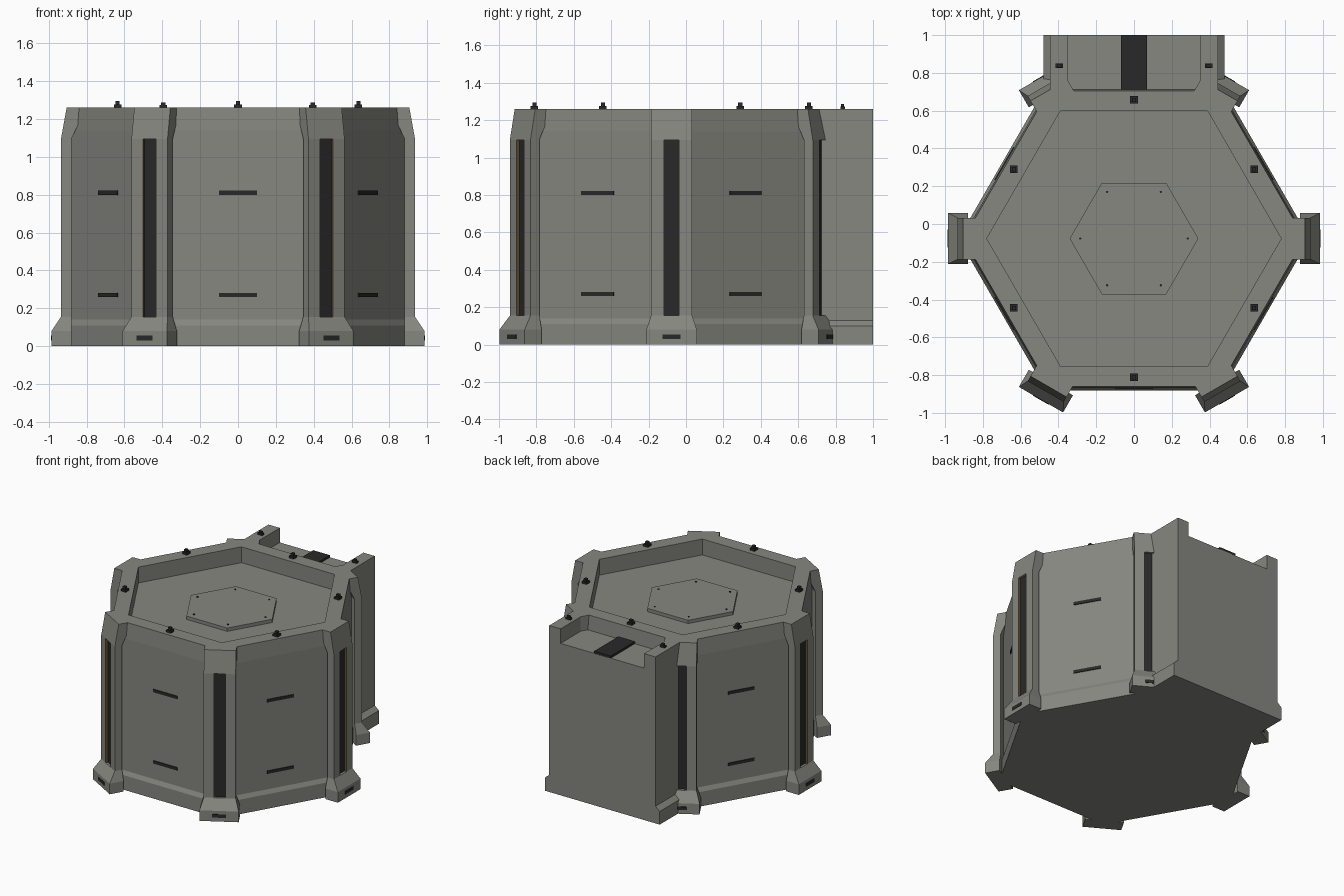
import bpy, bmesh, math
from mathutils import Matrix, Vector

if "Cube" in bpy.data.objects:
    bpy.data.objects.remove(bpy.data.objects["Cube"])

CY = -0.077           # centre of the hexagonal hull along y
C30 = math.cos(math.pi / 6)


def material(name, rgb):
    m = bpy.data.materials.new(name)
    m.diffuse_color = (*rgb, 1)
    m.use_nodes = True
    m.node_tree.nodes["Principled BSDF"].inputs["Base Color"].default_value = m.diffuse_color
    return m


GREY = material("warm grey metal", (0.240, 0.243, 0.215))
DARK = material("charcoal", (0.022, 0.022, 0.022))
BROWN = material("brown trim", (0.13, 0.075, 0.035))


def build(name, faces, mats, matrix=Matrix(), slots=None):
    """Mesh object from a list of faces given as corner points."""
    bm = bmesh.new()
    for i, pts in enumerate(faces):
        f = bm.faces.new([bm.verts.new(matrix @ Vector(p)) for p in pts])
        f.material_index = slots[i] if slots else 0
    bmesh.ops.remove_doubles(bm, verts=bm.verts, dist=1e-5)
    bmesh.ops.recalc_face_normals(bm, faces=bm.faces)
    me = bpy.data.meshes.new(name)
    bm.to_mesh(me)
    bm.free()
    for m in mats:
        me.materials.append(m)
    ob = bpy.data.objects.new(name, me)
    bpy.context.collection.objects.link(ob)
    return ob


def loft(rings):
    """Quads between successive rings, with both ends capped."""
    n = len(rings[0])
    faces = [rings[0][::-1], rings[-1]]
    for a, b in zip(rings, rings[1:]):
        faces += [[a[i], a[(i + 1) % n], b[(i + 1) % n], b[i]] for i in range(n)]
    return faces


def hexagon(apothem, z, sides=6):
    r = apothem / C30
    return [(r * math.cos(i * math.tau / sides), r * math.sin(i * math.tau / sides), z)
            for i in range(sides)]


def rect(x0, x1, y0, y1, z):
    return [(x0, y0, z), (x1, y0, z), (x1, y1, z), (x0, y1, z)]


def box(x0, x1, y0, y1, z0, z1):
    return loft([rect(x0, x1, y0, y1, z0), rect(x0, x1, y0, y1, z1)])


def spin(deg):
    return Matrix.Translation((0, CY, 0)) @ Matrix.Rotation(math.radians(deg), 4, 'Z')


# Hexagonal hull with flared skirt and sunken roof
HULL = [(.805, 0), (.805, .11), (.79, .14), (.79, 1.14), (.782, 1.26), (.675, 1.26), (.675, 1.14)]
build("hull", loft([hexagon(a, z) for a, z in HULL]), [GREY], spin(0))

# Raised roof hatch with small rivets
build("roof_hatch", loft([hexagon(.295, 1.135), hexagon(.295, 1.165)]), [GREY], spin(0))
for i in range(6):
    place = spin(60 * i) @ Matrix.Translation((.285, 0, 0))
    build("hatch_rivet", loft([hexagon(.006, 1.16), hexagon(.006, 1.17)]), [DARK], place)

# Corner columns: levels are (z, inner radius, outer radius, half width)
LEVELS = [(0, .88, .985, .135), (.08, .88, .985, .135), (.155, .88, .935, .11),
          (1.095, .88, .935, .11), (1.18, .84, .9195, .11), (1.26, .84, .905, .11)]
G, D = .04, .018      # groove half width and depth


def column_faces():
    rings = [rect(a, b, -w, w, z) for z, a, b, w in LEVELS]
    z0, z1, r, w = .155, 1.095, .935, .11
    faces = [f for f in loft(rings)
             if not (all(abs(p[0] - r) < 1e-6 for p in f))]
    slots = [0] * len(faces)

    def upright(xa, ya, xb, yb):
        return [(xa, ya, z0), (xb, yb, z0), (xb, yb, z1), (xa, ya, z1)]
    faces += [upright(r, -w, r, -G), upright(r, -G, r - D, -G), upright(r - D, -G, r - D, G),
              upright(r - D, G, r, G), upright(r, G, r, w)]
    slots += [0, 2, 1, 2, 0]
    for z in (z0, z1):
        faces.append(rect(r - D, r, -G, G, z))
        slots.append(0)
    return faces, slots


col_faces, col_slots = column_faces()
for i in range(6):
    build("corner_column", col_faces, [GREY, DARK, BROWN], spin(60 * i), col_slots)
    build("foot_slot", box(.98, .988, -.048, .048, .03, .055), [DARK], spin(60 * i))

# Wall vents on the five open walls, roof rim studs on all six
for i in range(6):
    angle = 30 + 60 * i
    if angle != 90:
        for z in (.27, .81):
            build("wall_vent", box(.785, .796, -.1, .1, z - .011, z + .011), [DARK], spin(angle))
    c = spin(angle) @ Vector((.734, 0, 0))
    place = Matrix.Translation(c)
    build("rim_stud_base", box(-.02, .02, -.02, .02, 1.255, 1.276), [DARK], place)
    build("rim_stud_cap", box(-.011, .011, -.011, .011, 1.27, 1.295), [DARK], place)

# Rear annex: outline with flared base and open channel on top
half = [(.48, 0), (.48, .10), (.445, .13), (.445, 1.26), (.35, 1.26), (.35, 1.15)]
outline = half + [(-x, z) for x, z in reversed(half)]
build("rear_annex", loft([[(x, y, z) for x, z in outline] for y in (.66, 1.0)]), [GREY])
build("channel_strip", box(-.07, .07, .70, 1.0, 1.145, 1.166), [DARK])
for s in (-1, 1):
    tri = [(s * .36, .69), (s * .31, .69), (s * .35, .76), (s * .36, .76)]
    build("channel_corner", loft([[(x, y, z) for x, y in tri] for z in (1.14, 1.26)]), [GREY])
    place = Matrix.Translation((s * .395, .837, 0))
    build("annex_stud_base", box(-.02, .02, -.012, .012, 1.255, 1.274), [DARK], place)
    build("annex_stud_cap", box(-.011, .011, -.008, .008, 1.27, 1.287), [DARK], place)
